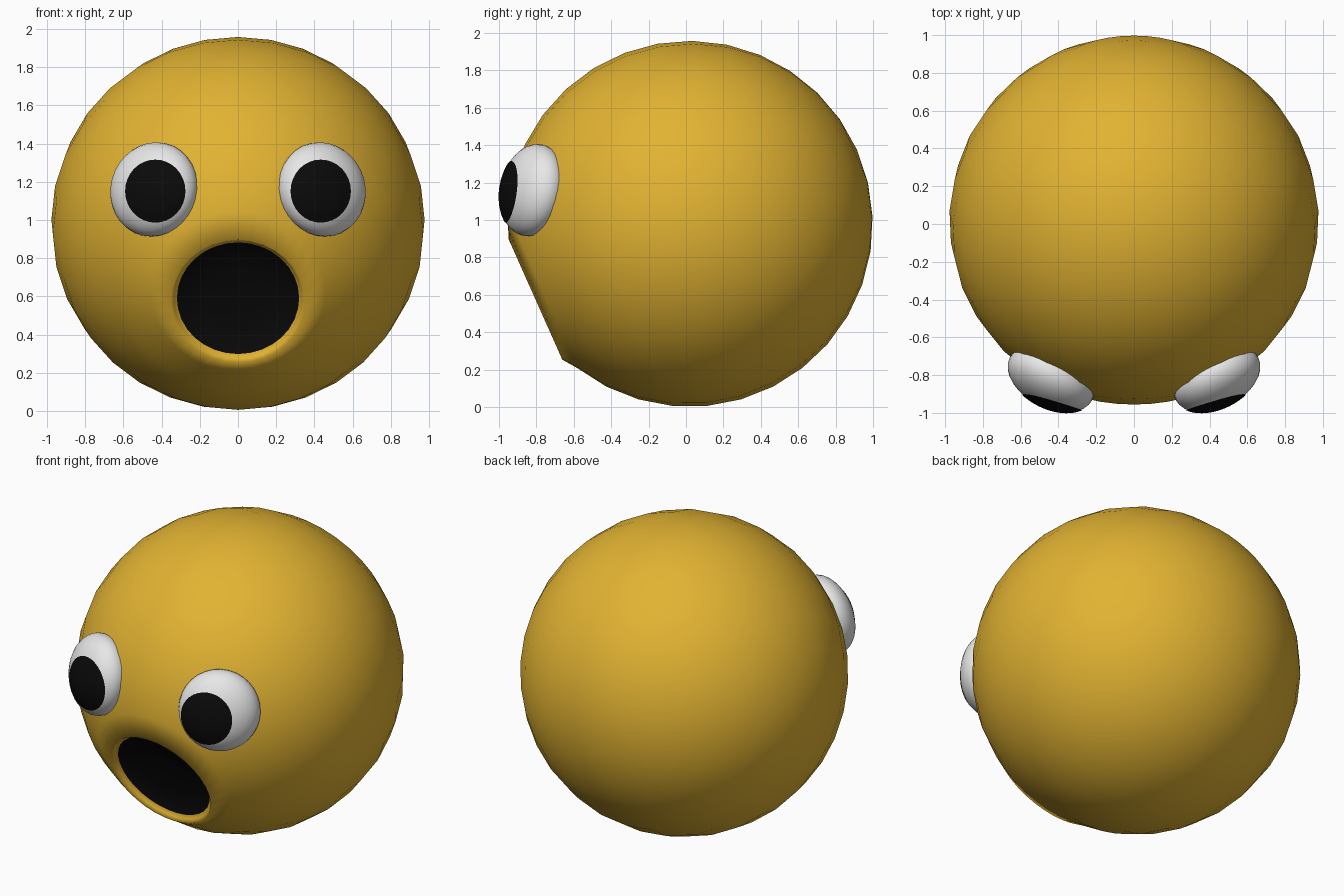
import bpy, bmesh, math
from mathutils import Vector, Matrix

if "Cube" in bpy.data.objects:
    bpy.data.objects.remove(bpy.data.objects["Cube"])


def material(name, rgb):
    m = bpy.data.materials.new(name)
    m.diffuse_color = (*rgb, 1)
    m.use_nodes = True
    m.node_tree.nodes["Principled BSDF"].inputs["Base Color"].default_value = m.diffuse_color
    return m


YELLOW = material("golden yellow", (0.76, 0.45, 0.032))
WHITE = material("eye white", (0.82, 0.82, 0.82))
BLACK = material("black", (0.003, 0.003, 0.003))


def finish(bm, name, mats):
    bmesh.ops.recalc_face_normals(bm, faces=bm.faces)
    for f in bm.faces:
        f.smooth = True
    me = bpy.data.meshes.new(name)
    bm.to_mesh(me)
    bm.free()
    for m in mats:
        me.materials.append(m)
    ob = bpy.data.objects.new(name, me)
    bpy.context.collection.objects.link(ob)
    return ob


def ring_surface(bm, rings, start, end=None, dark_rings=0):
    """Skin closed rings of points, capped by a start (and end) point."""
    loops = [[bm.verts.new(p) for p in r] for r in rings]
    n = len(loops[0])
    a = bm.verts.new(start)
    b = bm.verts.new(end) if end is not None else None
    for i in range(n):
        j = (i + 1) % n
        f = bm.faces.new((a, loops[0][i], loops[0][j]))
        f.material_index = 1 if dark_rings > 0 else 0
        for k in range(len(loops) - 1):
            f = bm.faces.new((loops[k][i], loops[k + 1][i], loops[k + 1][j], loops[k][j]))
            f.material_index = 1 if k + 1 < dark_rings else 0
        if b:
            bm.faces.new((b, loops[-1][j], loops[-1][i]))


# Body: ball turned about the mouth axis, with a recessed round mouth
C = Vector((0, 0.02, 0.98))
R = 0.978
N = Vector((0, -0.913, -0.407)).normalized()
T = Vector((0, 0.407, -0.913)).normalized()
X = Vector((1, 0, 0))
SEG = 32
# (distance along axis, radius, downward shift)
profile = [(0.862, 0.16, 0.034), (0.88, 0.32, 0.034),
           (0.898, 0.335, 0.034), (0.918, 0.352, 0.034)]
STEPS = 14
for k in range(STEPS):
    a = math.radians(28 + (180 - 28) * k / STEPS)
    profile.append((R * math.cos(a), R * math.sin(a), 0))
rings = []
for d, r, s in profile:
    rings.append([C + N * d + T * (s + r * math.cos(2 * math.pi * i / SEG))
                  + X * (r * math.sin(2 * math.pi * i / SEG)) for i in range(SEG)])
bm = bmesh.new()
ring_surface(bm, rings, C + N * 0.855 + T * 0.034, C - N * R, dark_rings=2)
finish(bm, "body", [YELLOW, BLACK])

# Eyes: flattened balls lying on the body, with thin pupils on their fronts
RADII = Vector((0.246, 0.25, 0.15))
for side, label in ((1, "right"), (-1, "left")):
    centre = Vector((0.44 * side, -0.82, 1.16))
    out = (centre - C).normalized()
    lat = Vector((0, 0, 1)).cross(out).normalized()
    up = out.cross(lat)
    rot = Matrix((lat, up, out)).transposed()
    bm = bmesh.new()
    bmesh.ops.create_uvsphere(bm, u_segments=32, v_segments=16, radius=1)
    bm.transform(Matrix.Translation(centre) @ rot.to_4x4() @ Matrix.Diagonal((*RADII, 1)))
    finish(bm, label + "_eye", [WHITE])

    # Pupil: round seen from the front, draped on the eye surface
    inv = Matrix.Diagonal([1 / (r + 0.004) for r in RADII]) @ rot.transposed()

    def drape(x, z):
        u = inv @ Vector((x - centre.x, 0, z - centre.z))
        v = inv @ Vector((0, 1, 0))
        a, b, c = v.dot(v), u.dot(v), u.dot(u) - 1
        y = (-b - math.sqrt(max(b * b - a * c, 0))) / a
        return Vector((x, centre.y + y, z))

    px, pz = 0.433 * side, 1.151
    rings = [[drape(px + 0.158 * q / 6 * math.cos(2 * math.pi * i / 32),
                    pz + 0.165 * q / 6 * math.sin(2 * math.pi * i / 32)) for i in range(32)]
             for q in range(1, 7)]
    bm = bmesh.new()
    ring_surface(bm, rings, drape(px, pz))
    pupil = finish(bm, label + "_pupil", [BLACK])
    # Make sure the pupil faces forwards
    if pupil.data.polygons[0].normal.y > 0:
        pupil.data.flip_normals()
